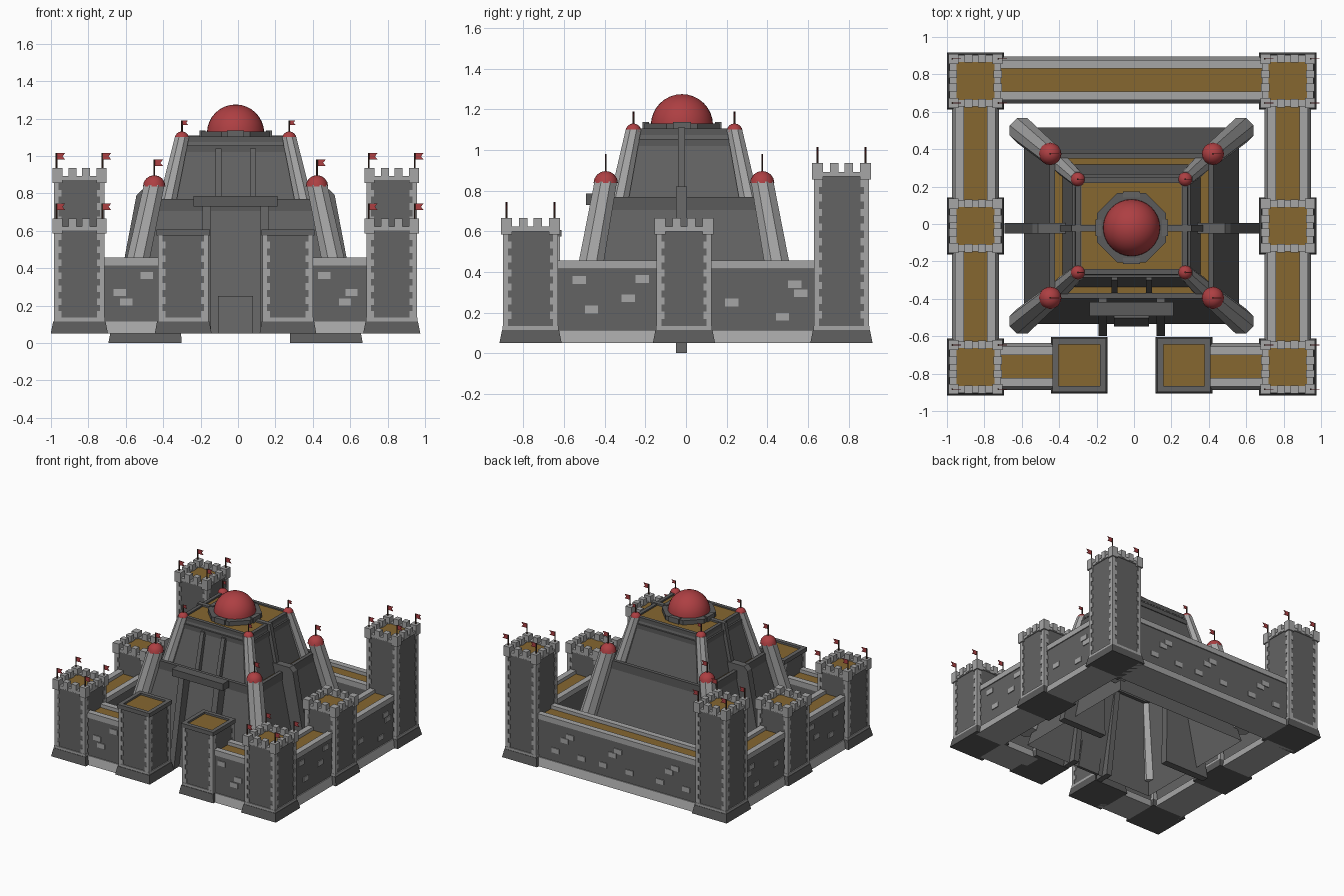
import bpy, bmesh, math
from mathutils import Vector

if "Cube" in bpy.data.objects:
    bpy.data.objects.remove(bpy.data.objects["Cube"])

CX, CY = -0.013, -0.01           # symmetry centre of the castle
TX, TY = 0.835, 0.765            # corner tower offsets

def mat(name, r, g, b):
    m = bpy.data.materials.new(name)
    m.diffuse_color = (r, g, b, 1)
    m.use_nodes = True
    m.node_tree.nodes["Principled BSDF"].inputs["Base Color"].default_value = m.diffuse_color
    return m

DARK = mat("dark_stone", .125, .125, .125)
SHADE = mat("trim_stone", .105, .105, .105)
LIGHT = mat("light_stone", .38, .38, .38)
TAN = mat("walkway_tan", .24, .135, .03)
RED = mat("red_roof", .42, .05, .055)
POLE = mat("pole_brown", .06, .03, .02)

parts = {}                       # name -> (bmesh, material)
def part(name, m):
    if name not in parts:
        parts[name] = (bmesh.new(), m)
    return parts[name][0]

def loft(bm, low, high):
    """Solid between two matching rings of points."""
    a = [bm.verts.new(p) for p in low]
    b = [bm.verts.new(p) for p in high]
    n = len(a)
    bm.faces.new(a[::-1])
    bm.faces.new(b)
    for i in range(n):
        bm.faces.new((a[i], a[(i + 1) % n], b[(i + 1) % n], b[i]))

def rect(x, y, z, hx, hy):
    return [(x - hx, y - hy, z), (x + hx, y - hy, z), (x + hx, y + hy, z), (x - hx, y + hy, z)]

def taper(bm, x, y, z0, z1, h0, h1):
    loft(bm, rect(x, y, z0, *h0), rect(x, y, z1, *h1))

def box(bm, x, y, z0, z1, hx, hy):
    taper(bm, x, y, z0, z1, (hx, hy), (hx, hy))

def octa(x, y, z, r):
    return [(x + r * math.cos(math.radians(22.5 + 45 * i)),
             y + r * math.sin(math.radians(22.5 + 45 * i)), z) for i in range(8)]

def dome(bm, x, y, z, r, seg):
    new = bmesh.ops.create_uvsphere(bm, u_segments=seg, v_segments=seg // 2, radius=r)["verts"]
    bmesh.ops.delete(bm, geom=[v for v in new if v.co.z < -1e-4], context='VERTS')
    bmesh.ops.translate(bm, verts=[v for v in new if v.is_valid], vec=(x, y, z))

def flag(x, y, z0, z1, s=1.0):
    """Pole with a swallow-tailed pennant flying to +x."""
    loft(part("flag_poles", POLE), octa(x, y, z0, .005), octa(x, y, z1, .005))
    w, h = .047 * s, .034 * s
    pts = [(0, 0), (w, 0), (w * .7, -h / 2), (w, -h), (0, -h)]
    loft(part("flags", RED), [(x + a, y - .002, z1 + b) for a, b in pts],
         [(x + a, y + .002, z1 + b) for a, b in pts])

def quoins(x, y, z0, z1, h):
    """Toothed light blocks up the four corners of a square tower."""
    bm = part("corner_quoins", LIGHT)
    n = round((z1 - z0) / .036)
    dz = (z1 - z0) / n
    for sx in (-1, 1):
        for sy in (-1, 1):
            for i in range(n):
                a, b = ((.02, .012), (.012, .02))[i % 2]
                e = h + .005
                box(bm, x + sx * (e - a), y + sy * (e - b), z0 + i * dz, z0 + (i + 1) * dz, a, b)

def tower(x, y, top, flags):
    h = .13
    taper(part("tower_plinths", SHADE), x, y, .05, .115, (.153, .153), (.14, .14))
    box(part("tower_bands", LIGHT), x, y, .115, .135, .137, .137)
    box(part("tower_bodies", DARK), x, y, .115, top - .06, h, h)
    quoins(x, y, .135, top - .08, h)
    box(part("tower_floors", TAN), x, y, top - .06, top - .05, .105, .105)
    rim, bm = part("tower_rims", LIGHT), part("merlons", LIGHT)
    for s in (-1, 1):
        box(rim, x + s * .12, y, top - .065, top - .042, .018, .138)
        box(rim, x, y + s * .12, top - .065, top - .042, .138, .018)
        for t in (-1, 1):
            box(bm, x + s * .118, y + t * .118, top - .08, top, .027, .027)
            box(bm, x + s * .12, y + t * .036, top - .06, top, .022, .021)
            box(bm, x + t * .036, y + s * .12, top - .06, top, .021, .022)
            if flags:
                flag(x + s * .123, y + t * .118, top, top + .08)

def wall(x, y, half, along_y, out, bricks):
    """Wall with plinth, walkway, two parapets and proud bricks on its outer face."""
    def d(u, v):
        return (v, u) if along_y else (u, v)
    taper(part("wall_plinths", LIGHT), x, y, .05, .115, d(half, .125), d(half, .108))
    box(part("wall_bodies", DARK), x, y, .06, .42, *d(half, .1))
    box(part("wall_walkways", TAN), x, y, .42, .43, *d(half, .065))
    for s in (-1, 1):
        ox, oy = d(0, s * .085)
        box(part("wall_parapets", LIGHT), x + ox, y + oy, .415, .457, *d(half, .023))
    for u, z in bricks:
        ox, oy = d(u, out * .1)
        box(part("wall_bricks", LIGHT), x + ox, y + oy, z - .019, z + .019, *d(.033, .006))

# curtain walls and towers, mirrored left and right
side_a = [(-.14, .36), (-.08, .215), (.1, .27), (.17, .365)]
side_b = [(.16, .34), (.19, .295), (.1, .18), (-.15, .25)]
back = [(u + k, z) for k in (-.5, 0, .42) for u, z in ((0, .34), (.05, .3), (.13, .2), (-.1, .2))]
for s in (-1, 1):
    x = CX + s * TX
    tower(x, -TY, .665, True)
    tower(x, CY, .665, False)
    tower(x, TY, .935, True)
    wall(x, -.385, .27, True, s, side_a)
    wall(x, .375, .27, True, s, side_b)
    fx = CX + s * .555
    wall(fx, -.762, .17, False, -1, [(s * -.08, .36), (s * .065, .27), (s * .03, .22)])
    # gate tower with a flat rimmed top
    gx, gy = CX + s * .28, -.755
    taper(part("gate_plinths", SHADE), gx, gy, .05, .115, (.152, .152), (.14, .14))
    box(part("gate_bands", LIGHT), gx, gy, .115, .135, .136, .136)
    box(part("gate_tower_bodies", DARK), gx, gy, .115, .58, .13, .13)
    quoins(gx, gy, .135, .58, .13)
    box(part("gate_tower_floors", TAN), gx, gy, .58, .592, .112, .112)
    for t in (-1, 1):
        box(part("gate_tower_rims", DARK), gx + t * .126, gy, .575, .607, .016, .142)
        box(part("gate_tower_rims", DARK), gx, gy + t * .126, .575, .607, .142, .016)
wall(CX, .77, .72, False, 1, back)

# keep: two tapering tiers with beams and tan terraces
taper(part("keep_lower", DARK), CX, CY, .05, .73, (.575, .525), (.43, .38))
box(part("keep_terraces", TAN), CX, CY, .73, .74, .415, .365)
taper(part("keep_upper", DARK), CX, CY, .73, 1.09, (.372, .33), (.295, .255))
box(part("keep_terraces", TAN), CX, CY, 1.09, 1.096, .268, .23)
def ring(bm, z0, z1, hx, hy, t):
    for s in (-1, 1):
        box(bm, CX + s * (hx - t), CY, z0, z1, t, hy)
        box(bm, CX, CY + s * (hy - t), z0, z1, hx, t)
beams = part("keep_beams", SHADE)
ring(beams, .705, .77, .438, .388, .014)
ring(beams, 1.02, 1.055, .316, .276, .014)
ring(beams, 1.075, 1.105, .3, .26, .014)

# open underside of the keep
kb = part("keep_lower", DARK)
kb.faces.ensure_lookup_table()
kb.normal_update()
bmesh.ops.delete(kb, geom=[f for f in kb.faces if f.calc_center_median().z < .06], context='FACES_ONLY')

# corner pillars with small domes
for sx in (-1, 1):
    for sy in (-1, 1):
        bm = part("corner_pillars", LIGHT)
        for foot, top, r0, r1, rd in (((.585, .51, .15), (.435, .385, .845), .072, .06, .06),
                                      ((.37, .325, .73), (.287, .249, 1.1), .052, .041, .039)):
            loft(bm, octa(CX + sx * foot[0], CY + sy * foot[1], foot[2], r0),
                 octa(CX + sx * top[0], CY + sy * top[1], top[2], r1))
            px, py = CX + sx * top[0], CY + sy * top[1]
            dome(part("small_domes", RED), px, py, top[2] - .008, rd, 16)
            flag(px, py, top[2] + rd - .02, top[2] + (.135 if rd > .05 else .09), 1 if rd > .05 else .7)

# side ribs: broad lower fin, narrow upper fin running to the drum
ribs = part("side_ribs", DARK)
def fin_x(s, pts, w):
    loft(ribs, [(CX + s * a, CY - .012 - w, z) for a, z in pts], [(CX + s * a, CY - .012 + w, z) for a, z in pts])
for s in (-1, 1):
    fin_x(s, [(.68, 0), (.53, .79), (.5, .82), (.3, .82), (.29, 0)], .028)
    fin_x(s, [(.385, .8), (.32, 1.11), (.16, 1.11), (.16, .8)], .017)

# front fins, lintel and gate door
fins = part("front_fins", DARK)
def fin_y(x, pts, w):
    loft(fins, [(x - w, y, z) for y, z in pts], [(x + w, y, z) for y, z in pts])
for s in (-1, 1):
    fin_y(CX + s * .155, [(-.6, .05), (-.47, .74), (-.38, .74), (-.48, .05)], .023)
    fin_y(CX + s * .092, [(-.375, .74), (-.3, 1.04), (-.25, 1.04), (-.28, .74)], .016)
box(part("front_lintel", SHADE), CX, -.455, .73, .785, .225, .037)
door = [(-.542, .05), (-.498, .25), (-.48, .25), (-.52, .05)]
loft(part("gate_door", DARK), [(CX - .094, y - .005, z) for y, z in door],
     [(CX + .094, y - .005, z) for y, z in door])

# drum and great dome
loft(part("dome_drum", SHADE), octa(CX, CY - .01, 1.06, .2), octa(CX, CY - .01, 1.13, .2))
for i in range(4):
    a = i * math.pi / 2
    box(part("drum_blocks", DARK), CX + .178 * math.cos(a), CY - .01 + .178 * math.sin(a), 1.06, 1.137,
        .016 if i % 2 == 0 else .045, .045 if i % 2 == 0 else .016)
dome(part("great_dome", RED), CX, CY - .01, 1.122, .153, 32)

# turn every part into an object
for name, (bm, m) in parts.items():
    bmesh.ops.recalc_face_normals(bm, faces=bm.faces)
    if "dome" in name and m is RED:
        for f in bm.faces:
            f.smooth = True
    me = bpy.data.meshes.new(name)
    bm.to_mesh(me)
    bm.free()
    me.materials.append(m)
    bpy.context.collection.objects.link(bpy.data.objects.new(name, me))
